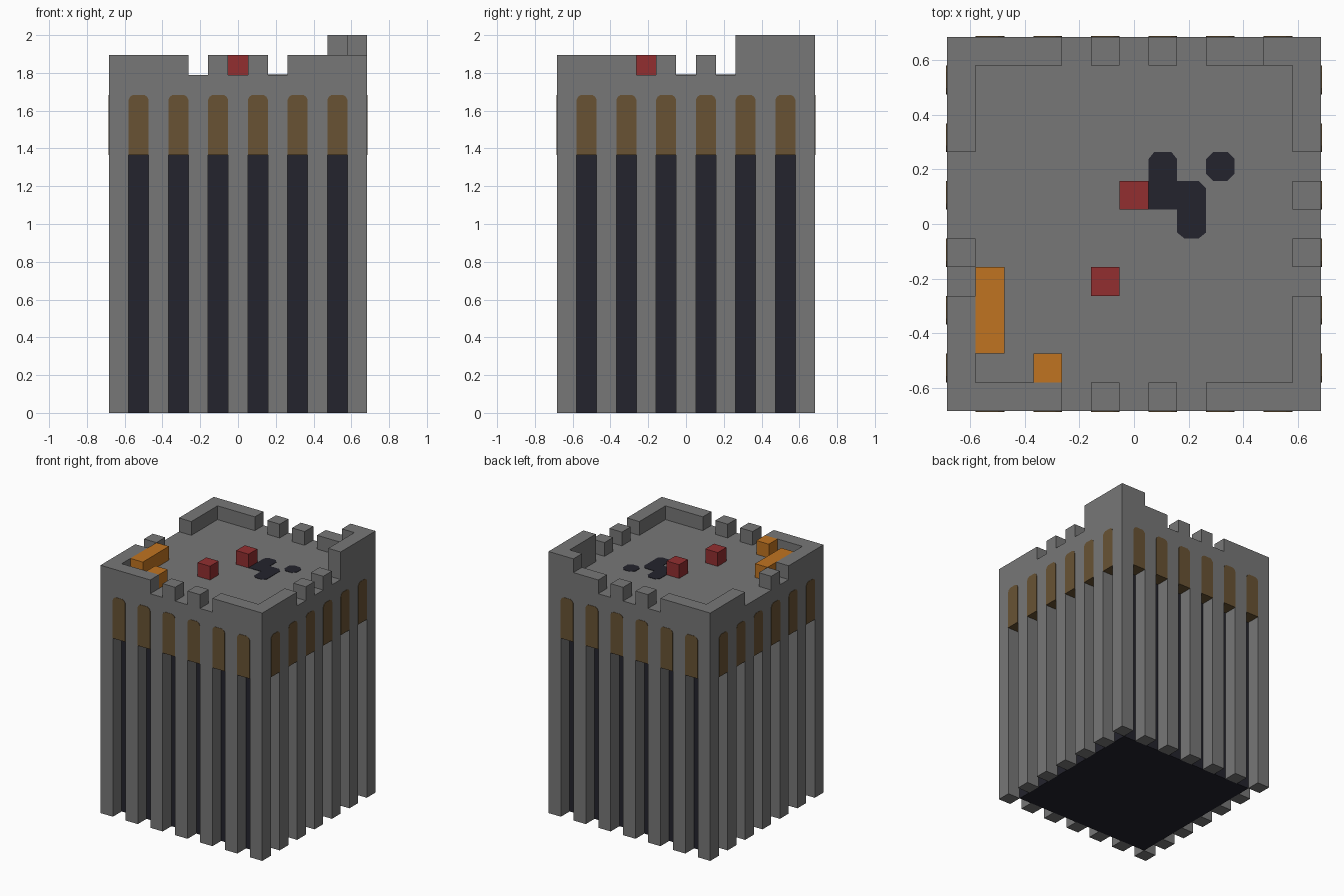
import bpy, bmesh
from math import pi
from mathutils import Matrix, Vector

cube = bpy.data.objects.get("Cube")
if cube:
    bpy.data.objects.remove(cube, do_unlink=True)

U = 2 / 19          # one block
N = 13              # blocks per side
PROUD = 0.025       # relief of painted plates, in blocks


def material(name, rgb):
    m = bpy.data.materials.new(name)
    m.use_nodes = True
    m.diffuse_color = (*rgb, 1)
    m.node_tree.nodes["Principled BSDF"].inputs["Base Color"].default_value = (*rgb, 1)
    return m


GREY = material("stone grey", (0.185, 0.185, 0.185))
BROWN = material("window brown", (0.14, 0.086, 0.034))
DARK = material("dark glass", (0.017, 0.017, 0.026))
RED = material("signal red", (0.29, 0.028, 0.03))
ORANGE = material("machine orange", (0.53, 0.175, 0.015))


def finish(name, bm, mat):
    """Turn block coordinates into a centred, scaled object."""
    bmesh.ops.translate(bm, verts=bm.verts, vec=(-N / 2, -N / 2, 0))
    bmesh.ops.scale(bm, verts=bm.verts, vec=(U, U, U))
    bmesh.ops.recalc_face_normals(bm, faces=bm.faces)
    mesh = bpy.data.meshes.new(name)
    bm.to_mesh(mesh)
    bm.free()
    mesh.materials.append(mat)
    ob = bpy.data.objects.new(name, mesh)
    bpy.context.collection.objects.link(ob)
    return ob


def boxes(name, mat, spans):
    """Each span is a low and a high corner in blocks."""
    bm = bmesh.new()
    for lo, hi in spans:
        lo, hi = Vector(lo), Vector(hi)
        place = Matrix.Translation((lo + hi) / 2) @ Matrix.Diagonal((*(hi - lo), 1))
        bmesh.ops.create_cube(bm, size=1, matrix=place)
    return finish(name, bm, mat)


def prism(bm, points, push):
    """Extrude a closed outline along a vector."""
    face = bm.faces.new([bm.verts.new(p) for p in points])
    out = bmesh.ops.extrude_face_region(bm, geom=[face], use_keep_orig=True)
    bmesh.ops.translate(bm, vec=push, verts=[v for v in out["geom"] if isinstance(v, bmesh.types.BMVert)])


# Dark core and overhanging upper storey
boxes("core", DARK, [((1, 1, 0), (N - 1, N - 1, 13))])
boxes("upper_storey", GREY, [((0, 0, 13), (N, N, 17))])

# Pillars at every second block around the edge
edge = (0, N - 1)
boxes("pillars", GREY, [((x, y, 0), (x + 1, y + 1, 13))
                        for x in range(0, N, 2) for y in range(0, N, 2)
                        if x in edge or y in edge])

# Round-headed panels between the pillars, repeated on four sides
bm = bmesh.new()
for side in range(4):
    turn = (Matrix.Translation((N / 2, N / 2, 0)) @ Matrix.Rotation(side * pi / 2, 4, 'Z')
            @ Matrix.Translation((-N / 2, -N / 2, 0)))
    for x in range(1, N, 2):
        outline = [(0, 13 - PROUD), (1, 13 - PROUD), (1, 15.75), (0.93, 15.9),
                   (0.78, 16), (0.22, 16), (0.07, 15.9), (0, 15.75)]
        prism(bm, [turn @ Vector((x + a, -PROUD, z)) for a, z in outline],
              turn.to_3x3() @ Vector((0, 1 + PROUD, 0)))
finish("window_heads", bm, BROWN)


# Broken parapet with merlons, as runs along each edge
def run(side, a, b, top=18):
    if side in ("front", "back"):
        y = 0 if side == "front" else N - 1
        return (a, y, 17), (b, y + 1, top)
    x = 0 if side == "right" else N - 1
    return (x, a, 17), (x + 1, b, top)


parapet = [run(s, a, b) for s in ("front", "back") for a, b in ((0, 4), (5, 6), (7, 8))]
parapet += [run("front", 9, 13), run("back", 9, 11)]
parapet += [run("right", 1, 4), run("right", 5, 6), run("right", 9, 12)]
parapet += [run("left", 1, 4), run("left", 5, 6), run("left", 7, 8)]
boxes("parapet", GREY, parapet)
boxes("tall_corner", GREY, [run("left", 9, 13, 19), run("back", 11, 12, 19)])

# Roof blocks
boxes("red_blocks", RED, [((x, y, 17), (x + 1, y + 1, 18)) for x, y in ((6, 7), (5, 4))])
boxes("orange_blocks", ORANGE, [((1, 2, 17), (2, 5, 18)), ((3, 1, 17), (4, 2, 18))])

# Dark patches on the roof
bm = bmesh.new()
main = [(7, 7), (8, 7), (8, 6.2), (8.25, 6), (8.75, 6), (9, 6.2), (9, 7.75), (8.75, 8),
        (8, 8), (8, 8.75), (7.8, 9), (7.2, 9), (7, 8.75)]
spot = [(9, 8.25), (9.25, 8), (9.75, 8), (10, 8.25), (10, 8.75), (9.75, 9), (9.25, 9), (9, 8.75)]
for outline in (main, spot):
    prism(bm, [(x, y, 17) for x, y in outline], (0, 0, PROUD))
finish("roof_patches", bm, DARK)
